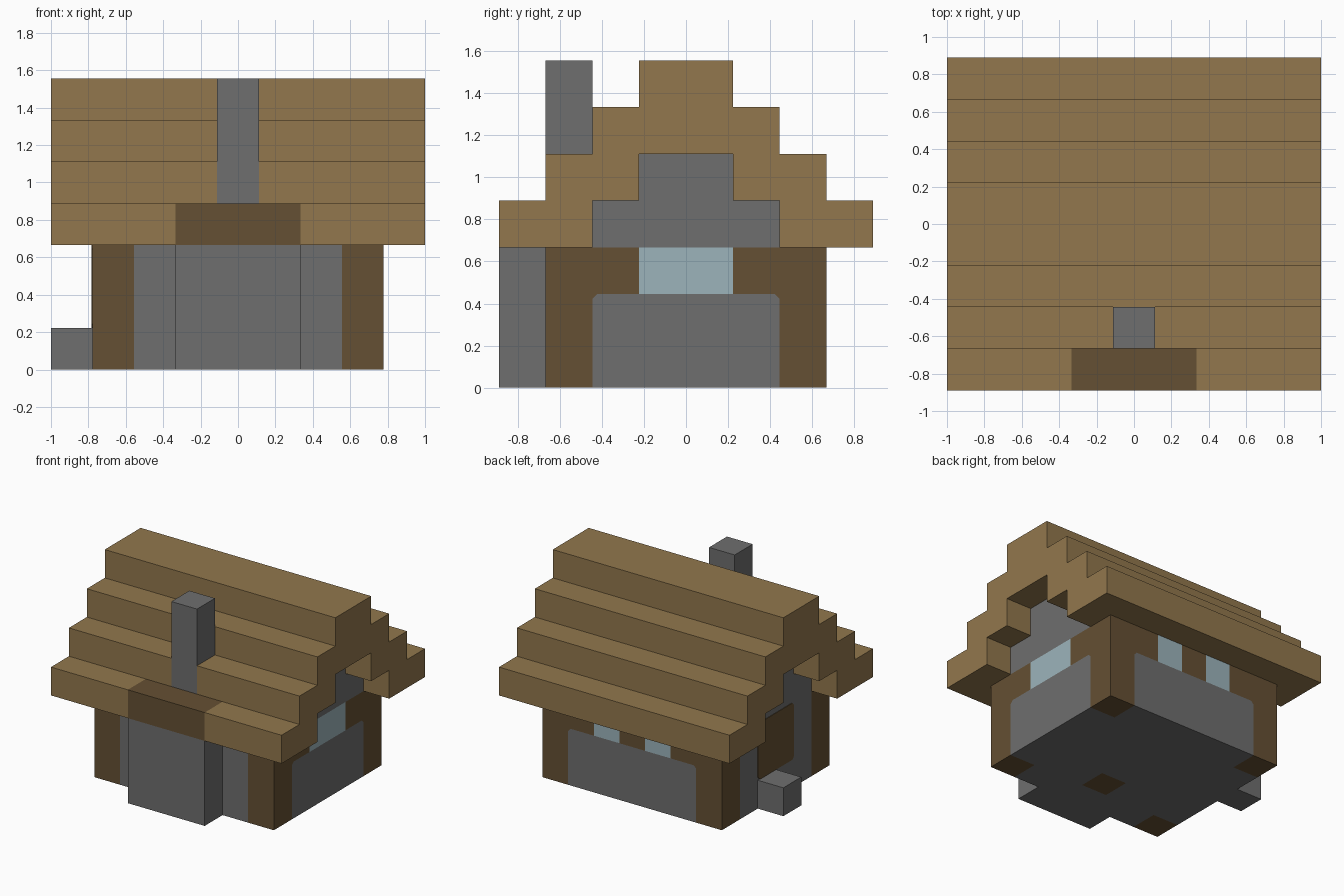
import bpy
import bmesh

cube = bpy.data.objects.get("Cube")
if cube:
    bpy.data.objects.remove(cube, do_unlink=True)

U = 2 / 9      # one building block
CUT = 0.1      # small cut corner on the wall panels, in blocks


def material(name, colour):
    mat = bpy.data.materials.new(name)
    mat.use_nodes = True
    mat.diffuse_color = (*colour, 1)
    bsdf = next(n for n in mat.node_tree.nodes if n.type == 'BSDF_PRINCIPLED')
    bsdf.inputs["Base Color"].default_value = (*colour, 1)
    bsdf.inputs["Roughness"].default_value = 0.9
    return mat


STONE = material("grey stone", (0.156, 0.156, 0.156))
ROOF = material("light brown wood", (0.287, 0.185, 0.074))
TIMBER = material("dark brown wood", (0.130, 0.080, 0.033))
GLASS = material("pale blue glass", (0.333, 0.456, 0.497))


def finish(name, bm, *mats):
    mesh = bpy.data.meshes.new(name)
    bmesh.ops.scale(bm, vec=(U, U, U), verts=bm.verts)
    bm.to_mesh(mesh)
    bm.free()
    for mat in mats:
        mesh.materials.append(mat)
    obj = bpy.data.objects.new(name, mesh)
    bpy.context.collection.objects.link(obj)
    return obj


def prism(name, profile, axis, lo, hi, mat):
    """Extrude an upright profile along x or y, measured in blocks."""
    bm = bmesh.new()
    place = (lambda a, z, d: (d, a, z)) if axis == 'x' else (lambda a, z, d: (a, d, z))
    face = bm.faces.new([bm.verts.new(place(a, z, lo)) for a, z in profile])
    ext = bmesh.ops.extrude_face_region(bm, geom=[face])
    moved = [g for g in ext["geom"] if isinstance(g, bmesh.types.BMVert)]
    bmesh.ops.translate(bm, verts=moved, vec=place(0, 0, hi - lo))
    bmesh.ops.recalc_face_normals(bm, faces=bm.faces)
    return finish(name, bm, mat)


def box(name, x, y, z, mat):
    rect = [(y[0], z[0]), (y[1], z[0]), (y[1], z[1]), (y[0], z[1])]
    return prism(name, rect, 'x', x[0], x[1], mat)


def panel_wall(name, axis, lo, hi, half, window_edge):
    """Stone panel with cut top corners and timber headers at both ends."""
    panel = [(-half, 0), (half, 0), (half, 2 - CUT), (half - CUT, 2),
             (CUT - half, 2), (-half, 2 - CUT)]
    prism(name + "_panel", panel, axis, lo, hi, STONE)
    for side, s in (("a", 1), ("b", -1)):
        header = [(s * window_edge, 2), (s * (half - CUT), 2), (s * half, 2 - CUT),
                  (s * half, 3), (s * window_edge, 3)]
        prism(f"{name}_header_{side}", header, axis, lo, hi, TIMBER)


# Corner posts
for xs, xn in ((1, "left"), (-1, "right")):
    for ys, yn in ((1, "back"), (-1, "front")):
        box(f"post_{yn}_{xn}", sorted((xs * 2.5, xs * 3.5)),
            sorted((ys * 2, ys * 3)), (0, 3), TIMBER)

# Walls with windows
panel_wall("window_side_wall", 'x', 2.5, 3.5, 2, 1)
box("side_window", (2.5, 3.5), (-1, 1), (2, 3), GLASS)
panel_wall("back_wall", 'y', 2, 3, 2.5, 1.5)
box("back_wall_mullion", (-.5, .5), (2, 3), (2, 3), TIMBER)
box("back_window_left", (.5, 1.5), (2, 3), (2, 3), GLASS)
box("back_window_right", (-1.5, -.5), (2, 3), (2, 3), GLASS)

# Plain front wall, and door wall with its door and step
box("front_wall", (-2.5, 2.5), (-3, -2), (0, 3), STONE)
box("door_wall", (-3.5, -2.5), (-2, 2), (0, 3), STONE)
door = [(-1, 1 + CUT), (CUT - 1, 1), (1 - CUT, 1), (1, 1 + CUT),
        (1, 3 - CUT), (1 - CUT, 3), (CUT - 1, 3), (-1, 3 - CUT)]
prism("door", door, 'x', -3.52, -3.5, TIMBER)
box("door_step", (-4.5, -3.5), (0, 1), (0, 1), STONE)

# Stepped stone gables below the roof
gable = [(-2, 3), (2, 3), (2, 4), (1, 4), (1, 5), (-1, 5), (-1, 4), (-2, 4)]
prism("gables", gable, 'x', -3.5, 3.5, STONE)

# Floor, with one timber block showing underneath
bm = bmesh.new()
bmesh.ops.create_grid(bm, x_segments=5, y_segments=4, size=1)
bmesh.ops.scale(bm, vec=(2.5, 2, 1), verts=bm.verts)
bmesh.ops.reverse_faces(bm, faces=bm.faces)
for f in bm.faces:
    c = f.calc_center_median()
    f.material_index = int(abs(c.x) < .5 and -2 < c.y < -1)
finish("floor", bm, STONE, TIMBER)

# Fireplace, mantel and chimney
box("fireplace", (-1.5, 1.5), (-4, -3), (0, 3), STONE)
box("mantel", (-1.5, 1.5), (-4, -3), (3, 4), TIMBER)
box("chimney", (-.5, .5), (-3, -2), (4, 7), STONE)

# Roof courses; the two lowest front ones make room for mantel and chimney
for k, gap in enumerate((1.5, .5)):
    outer, z = 4 - k, (3 + k, 4 + k)
    box(f"roof_course_back_{k}", (-4.5, 4.5), (outer - 2, outer), z, ROOF)
    box(f"roof_course_front_left_{k}", (gap, 4.5), (-outer, 1 - outer), z, ROOF)
    box(f"roof_course_front_right_{k}", (-4.5, -gap), (-outer, 1 - outer), z, ROOF)
    box(f"roof_course_front_inner_{k}", (-4.5, 4.5), (1 - outer, 2 - outer), z, ROOF)
ridge = [(-2, 5), (2, 5), (2, 6), (1, 6), (1, 7), (-1, 7), (-1, 6), (-2, 6)]
prism("roof_ridge", ridge, 'x', -4.5, 4.5, ROOF)
